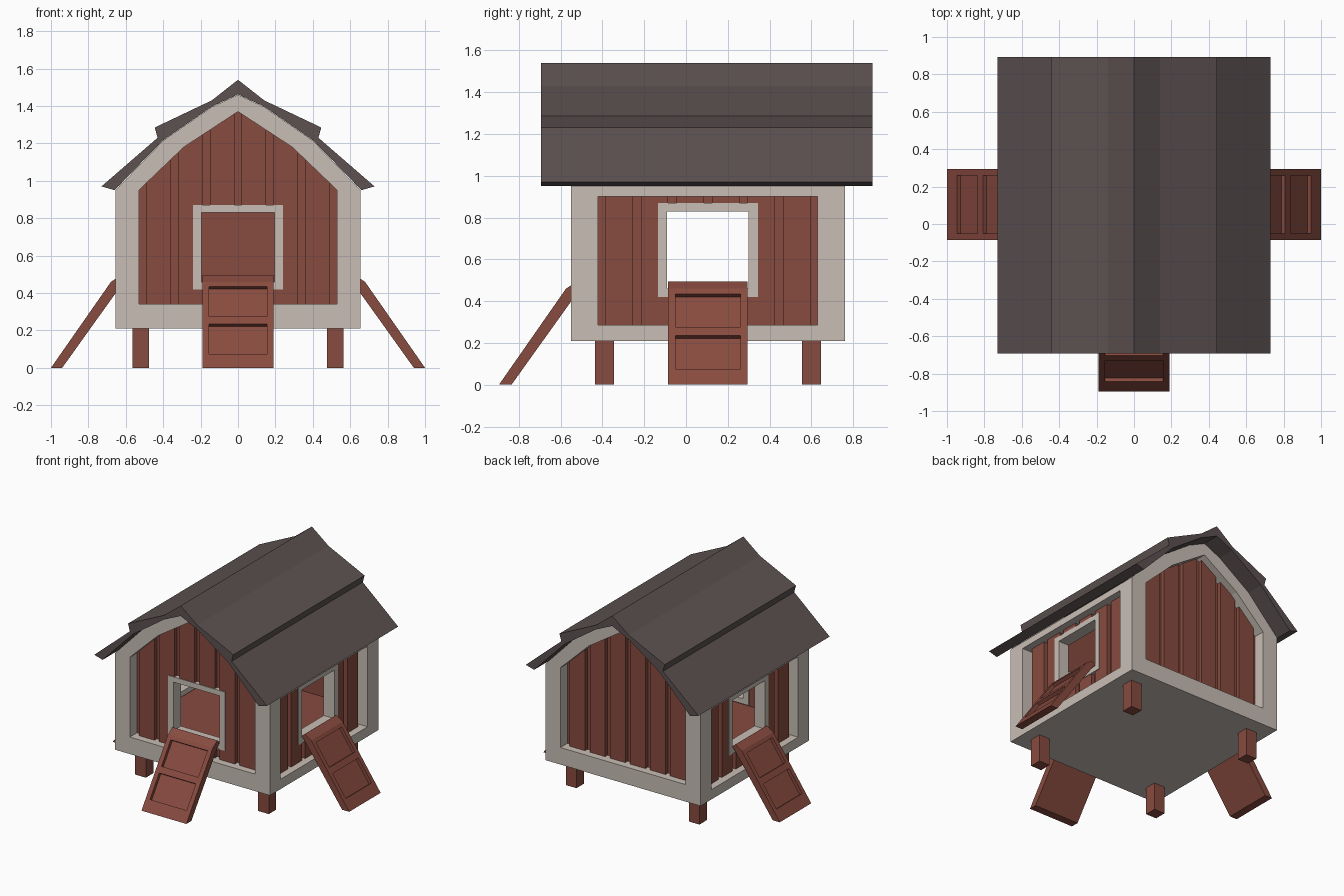
import bpy, bmesh
from mathutils import Vector

if "Cube" in bpy.data.objects:
    bpy.data.objects.remove(bpy.data.objects["Cube"])


def material(name, col):
    m = bpy.data.materials.new(name)
    m.diffuse_color = (*col, 1)
    m.use_nodes = True
    m.node_tree.nodes["Principled BSDF"].inputs["Base Color"].default_value = m.diffuse_color
    return m


CREAM = material("cream trim", (0.58, 0.515, 0.46))
RED = material("barn red", (0.245, 0.07, 0.05))
ROOF = material("dark brown roof", (0.11, 0.083, 0.083))


def make(name, bm, mat):
    bmesh.ops.recalc_face_normals(bm, faces=bm.faces)
    me = bpy.data.meshes.new(name)
    bm.to_mesh(me)
    bm.free()
    ob = bpy.data.objects.new(name, me)
    me.materials.append(mat)
    bpy.context.collection.objects.link(ob)
    return ob


def prism(name, polys, fn, lo, hi, mat):
    """Extrude 2D outlines from depth lo to hi through the mapping fn."""
    bm = bmesh.new()
    for poly in polys:
        a, b = ([bm.verts.new(fn(u, v, d)) for u, v in poly] for d in (lo, hi))
        bm.faces.new(a)
        bm.faces.new(b[::-1])
        for i in range(len(poly)):
            j = (i + 1) % len(poly)
            bm.faces.new((a[j], a[i], b[i], b[j]))
    return make(name, bm, mat)


def ring(name, outer, inner, fn, lo, hi, mat):
    """Extruded frame between two outlines with equal point counts."""
    bm = bmesh.new()
    loops = [[bm.verts.new(fn(u, v, d)) for u, v in p]
             for p, d in ((outer, lo), (inner, lo), (inner, hi), (outer, hi))]
    n = len(outer)
    for k in range(4):
        p, q = loops[k], loops[(k + 1) % 4]
        for i in range(n):
            j = (i + 1) % n
            bm.faces.new((p[i], p[j], q[j], q[i]))
    return make(name, bm, mat)


def cut(ob, cutter):
    """Subtract the cutter and bake the result."""
    mod = ob.modifiers.new("cut", 'BOOLEAN')
    mod.operation, mod.solver, mod.object = 'DIFFERENCE', 'EXACT', cutter
    bpy.context.view_layer.update()
    me = bpy.data.meshes.new_from_object(
        ob.evaluated_get(bpy.context.evaluated_depsgraph_get()))
    ob.modifiers.clear()
    ob.data = me


def rect(u0, v0, u1, v1):
    return [(u0, v0), (u1, v0), (u1, v1), (u0, v1)]


def mirrored(half):
    """Half outline ending on the centre line -> full outline."""
    return half + [(-u, v) for u, v in reversed(half) if u > 0]


def box(name, x0, x1, y0, y1, z0, z1, mat):
    return prism(name, [rect(x0, y0, x1, y1)],
                 lambda u, v, d: Vector((u, v, d)), z0, z1, mat)


# Wall mappings: u along the wall, v up, d inward from the outer face
def front(u, v, d): return Vector((u, -0.55 + d, v))
def back(u, v, d): return Vector((-u, 0.76 - d, v))
def right(u, v, d): return Vector((0.655 - d, u + 0.105, v))
def left(u, v, d): return Vector((d - 0.655, u + 0.105, v))


OUTER = [(.655, .21), (.655, .95), (.40, 1.215), (.14, 1.395), (0, 1.46)]
INNER = [(.53, .34), (.53, .95), (.29, 1.18), (.145, 1.275), (0, 1.37)]
WALL = [(.57, .25), (.57, .98), (.29, 1.21), (.145, 1.31), (0, 1.40)]


def gable_height(u):
    u = abs(u)
    for (a, za), (b, zb) in zip(INNER[1:], INNER[2:]):
        if b <= u <= a:
            return zb + (za - zb) * (u - b) / (a - b) + .02
    return .95


def boards(top):
    """Six wide boards with narrow gaps between them."""
    out = []
    for k in range(6):
        u0 = -.49 + k * .17
        u1 = u0 + .13
        out.append([(u0, .26), (u1, .26), (u1, top(u1)), (u0, top(u0))])
    return out


def ramp(name, fn):
    turned = lambda a, b, c: fn(c, b, a)
    side = [(-.345, 0), (-.024, .46), (.03, .495), (.055, .475), (-.285, 0)]
    ob = prism(name, [side], turned, -.19, .19, RED)
    holes = []
    for v0, v1 in ((.075, .235), (.275, .435)):
        edge = [(-.345 + .321 * v / .46, v) for v in (v0, v1)]
        holes.append([(edge[i][0] - .82 * t, edge[i][1] + .572 * t)
                      for i, t in ((0, -.025), (1, -.025), (1, .05), (0, .05))])
    # lower cutter first so the recesses stay separate
    for h in holes:
        c = prism("ramp_cutter", [h], turned, -.155, .155, RED)
        cut(ob, c)
        bpy.data.objects.remove(c)


# Four walls: trim frame, panel, boards, doorway and ramp
for side, fn in (("front", front), ("back", back), ("right", right), ("left", left)):
    gable = side in ("front", "back")
    if gable:
        ring(side + "_trim", mirrored(OUTER), mirrored(INNER), fn, 0, .085, CREAM)
        panel = prism(side + "_wall", [mirrored(WALL)], fn, .085, .125, RED)
        planks = prism(side + "_boards", boards(gable_height), fn, .055, .088, RED)
    else:
        ring(side + "_trim", rect(-.57, .21, .57, .95), rect(-.525, .285, .525, .90),
             fn, 0, .085, CREAM)
        panel = prism(side + "_wall", [rect(-.57, .25, .57, .96)], fn, .085, .125, RED)
        planks = prism(side + "_boards", boards(lambda u: .92), fn, .055, .088, RED)
    if side == "back":
        continue
    hole = prism("door_cutter", [rect(-.215, .44, .215, .85)], fn, 0, .2, RED)
    cut(panel, hole)
    cut(planks, hole)
    bpy.data.objects.remove(hole)
    ring(side + "_door_frame", rect(-.24, .42, .24, .87), rect(-.195, .46, .195, .83),
         fn, .05, .14, CREAM)
    ramp(side + "_ramp", fn)

# Floor, with red boarding inside
box("floor_base", -.57, .57, -.465, .675, .21, .28, CREAM)
box("inner_floor", -.53, .53, -.425, .635, .28, .41, RED)

# Legs
for x in (-.52, .52):
    for y in (-.39, .60):
        box("leg", x - .045, x + .045, y - .045, y + .045, 0, .215, RED)

# Stepped roof: each half slope is one closed outline
for s, name in ((1, "right_roof"), (-1, "left_roof")):
    half = [(0, 1.54), (.14, 1.43), (.445, 1.285), (.43, 1.23), (.73, .97),
            (.66, .95), (.40, 1.217), (.14, 1.397), (0, 1.462)]
    prism(name, [[(s * u, v) for u, v in half]], front, -.143, 1.443, ROOF)
